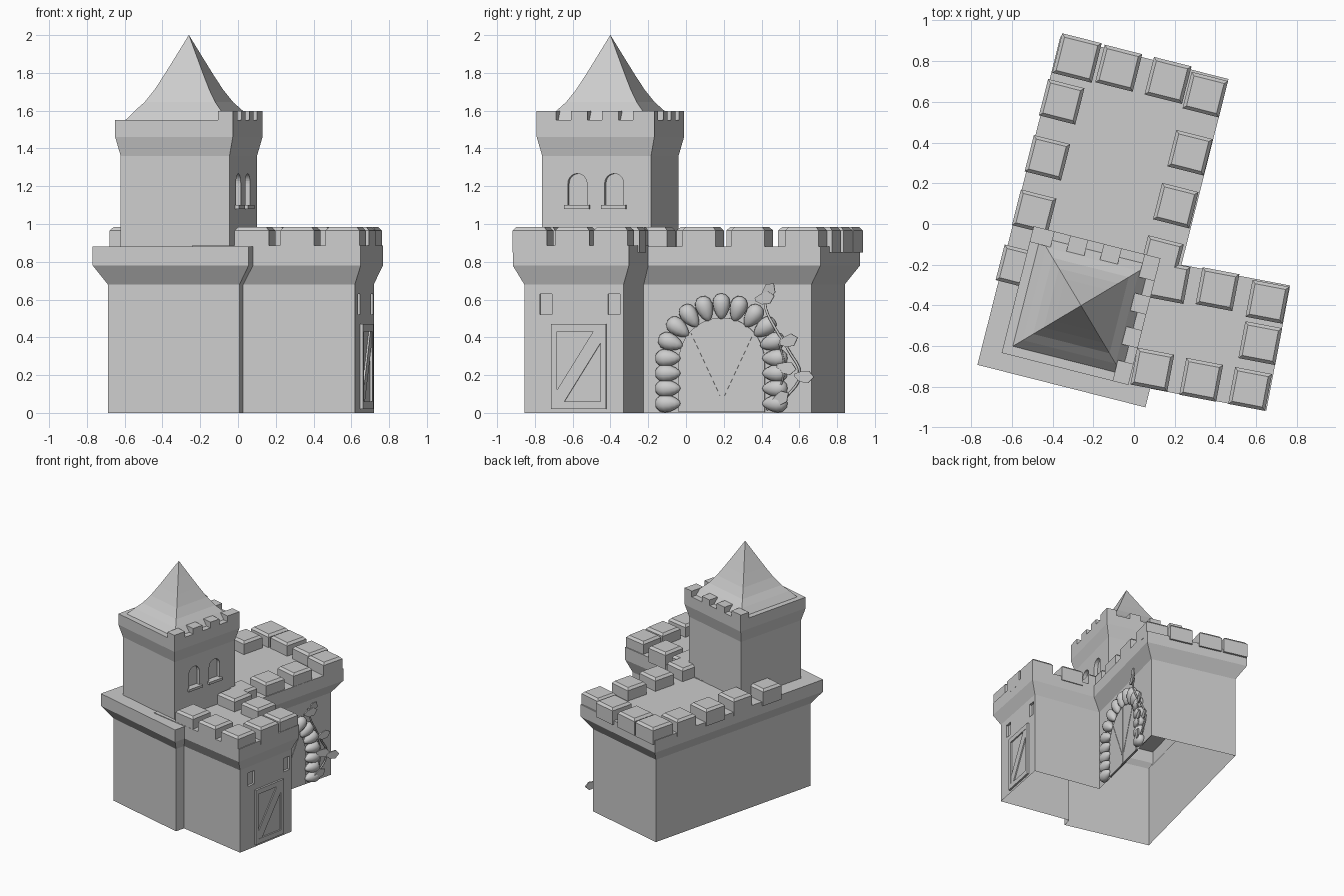
import bpy, bmesh, math
from mathutils import Vector, Matrix

if "Cube" in bpy.data.objects:
    bpy.data.objects.remove(bpy.data.objects["Cube"])

MAIN, WING = math.radians(-14.2), math.radians(-10.8)   # plan rotation of the two blocks

GREY = bpy.data.materials.new("plain grey")
GREY.diffuse_color = (0.604, 0.604, 0.604, 1)
GREY.use_nodes = True
GREY.node_tree.nodes["Principled BSDF"].inputs["Base Color"].default_value = GREY.diffuse_color


def finish(bm, name, ang):
    bmesh.ops.recalc_face_normals(bm, faces=bm.faces)
    me = bpy.data.meshes.new(name)
    bm.to_mesh(me)
    bm.free()
    me.materials.append(GREY)
    ob = bpy.data.objects.new(name, me)
    bpy.context.collection.objects.link(ob)
    ob.rotation_euler.z = ang
    return ob


def loft(name, levels, ang):
    """Stack of rectangles (u0, u1, v0, v1, z) joined into a closed solid."""
    bm = bmesh.new()
    rings = [[bm.verts.new(p) for p in ((a, c, z), (b, c, z), (b, d, z), (a, d, z))]
             for a, b, c, d, z in levels]
    for r, s in zip(rings, rings[1:]):
        for i in range(4):
            j = (i + 1) % 4
            bm.faces.new((r[i], r[j], s[j], s[i]))
    bm.faces.new(rings[0])
    bm.faces.new(rings[-1])
    return finish(bm, name, ang)


def square(cu, cv, profile):
    return [(cu - h, cu + h, cv - h, cv + h, z) for h, z in profile]


def box(name, u0, u1, v0, v1, z0, z1, ang):
    return loft(name, [(u0, u1, v0, v1, z0), (u0, u1, v0, v1, z1)], ang)


def prism(name, pts, u0, u1, ang):
    """Outline in the (v, z) plane pushed out along u."""
    bm = bmesh.new()
    a = [bm.verts.new((u0, v, z)) for v, z in pts]
    b = [bm.verts.new((u1, v, z)) for v, z in pts]
    bm.faces.new(a)
    bm.faces.new(b)
    for i in range(len(pts)):
        j = (i + 1) % len(pts)
        bm.faces.new((a[i], a[j], b[j], b[i]))
    return finish(bm, name, ang)


def bar(name, p, q, w, u0, u1, ang):
    p, q = Vector(p), Vector(q)
    n = (q - p).normalized().orthogonal() * w / 2
    return prism(name, [p + n, q + n, q - n, p - n], u0, u1, ang)


def arch(cv, half, z0, spring, n=12):
    return [(cv - half, z0), (cv + half, z0)] + [
        (cv + half * math.cos(math.pi * i / n), spring + half * math.sin(math.pi * i / n))
        for i in range(n + 1)]


def combine(ob, other, op='DIFFERENCE'):
    md = ob.modifiers.new("combine", 'BOOLEAN')
    md.operation, md.solver, md.object = op, 'EXACT', other
    bpy.context.view_layer.update()
    bpy.context.view_layer.objects.active = ob
    bpy.ops.object.modifier_apply(modifier=md.name)
    bpy.data.objects.remove(other)


# Main hall and side wing, each flaring out into a parapet
B, P = (-.51, .209, -.793, .738), (-.576, .275, -.859, .804)
hall = loft("main_hall", [B + (0,), B + (.68,), P + (.78,), P + (.88,)], MAIN)
B, P = (-.1, .768, -.725, -.19), (-.1, .810, -.779, -.153)
wing = loft("side_wing", [B + (0,), B + (.68,), P + (.78,), P + (.885,)], WING)

# Small wing windows
F = .768
for i, q in enumerate((-.608, -.241)):
    combine(wing, box("cutter", F - .02, F + .05, q - .033, q + .033, .52, .63, WING))

# Join the blocks and leave the underside open
combine(hall, wing, 'UNION')
bm = bmesh.new()
bm.from_mesh(hall.data)
bmesh.ops.delete(bm, geom=[f for f in bm.faces if max(v.co.z for v in f.verts) < .001], context='FACES')
bm.to_mesh(hall.data)
bm.free()

# Merlons, centres in plan
main_merlons = [(-.28, .815, .1), (-.075, .765, .095), (.167, .705, .095), (.35, .635, .092),
                (.275, .35, .092), (.205, .09, .092), (.135, -.165, .09),
                (-.355, .60, .092), (-.425, .325, .092), (-.49, .06, .09), (-.57, -.21, .09)]
wing_merlons = [(.17, -.285, .092), (.41, -.32, .092), (.655, -.382, .092), (.62, -.585, .092),
                (.57, -.81, .092), (.33, -.765, .092), (.09, -.715, .092)]
for label, ang, spots in (("main", MAIN, main_merlons), ("wing", WING, wing_merlons)):
    for i, (x, y, h) in enumerate(spots):
        p = Matrix.Rotation(-ang, 2) @ Vector((x, y))
        loft(f"{label}_merlon_{i}", square(p.x, p.y, [(h, .85), (h, .965), (h - .016, .983)]), ang)

# Tower with recessed arched windows
TU, TV = -.154, -.452
tower = loft("tower", square(TU, TV, [(.297, .87), (.297, 1.36), (.321, 1.46), (.321, 1.55)]), MAIN)
for i, v in enumerate((-.557, -.356)):
    combine(tower, prism("cutter", arch(v, .052, 1.10, 1.215), .113, .2, MAIN))
    box(f"tower_sill_{i}", .12, .163, v - .068, v + .068, 1.08, 1.10, MAIN)

# Tower battlements on the right and back sides only
o = .321
for i, (a, b) in enumerate(((-o, -.215), (-.135, -.045), (.035, .125), (.205, o))):
    box(f"tower_merlon_right_{i}", TU + o - .08, TU + o, TV + a, TV + b, 1.54, 1.597, MAIN)
    if i < 3:
        box(f"tower_merlon_back_{i}", TU + a, TU + b, TV + o - .08, TV + o, 1.54, 1.597, MAIN)

# Concave spire
loft("spire", square(TU, TV, [(.278, 1.545), (.275, 1.552), (.235, 1.60), (.193, 1.645), (.15, 1.71),
                              (.107, 1.79), (.055, 1.892), (.0005, 2.0)]), MAIN)

# Wing door with frame and diagonal brace
q0, q1, t = -.577, -.282, .03
box("wing_door", F - .004, F + .004, q0, q1, .02, .47, WING)
for n, a in (("left", q0), ("right", q1 - t)):
    box(f"wing_door_stile_{n}", F, F + .016, a, a + t, .02, .47, WING)
for n, z in (("bottom", .02), ("top", .43)):
    box(f"wing_door_rail_{n}", F, F + .0155, q0 + t, q1 - t, z, z + .04, WING)
prism("wing_door_brace", [(q0 + t, .06), (q0 + t + .04, .06), (q1 - t, .37), (q1 - t, .43),
                          (q1 - t - .04, .43), (q0 + t, .12)], F, F + .013, WING)

# Gate: double door, centre seam and braces
G, GV, SP = .209, .249, .27
prism("gate_door", arch(GV, .235, .005, SP, 16), G - .01, G + .008, MAIN)
bar("gate_seam", (GV, .005), (GV, .50), .010, G, G + .012, MAIN)
for s, n in ((-1, "left"), (1, "right")):
    bar(f"gate_brace_{n}", (GV + s * .17, .42), (GV + s * .012, .09), .008, G, G + .011, MAIN)


# Rounded tapered arch stones
def stone(name, v, z, ang):
    bm = bmesh.new()
    bmesh.ops.create_uvsphere(bm, u_segments=10, v_segments=7, radius=1)
    for p in bm.verts:
        x, y, r = p.co
        k = 1 + .3 * r                       # wider at the outer end
        tang, rad = y * .046 * k, r * .069
        p.co = (G + .012 + x * .042 * k,
                v + rad * math.cos(ang) - tang * math.sin(ang),
                z + rad * math.sin(ang) + tang * math.cos(ang))
    ob = finish(bm, name, MAIN)
    for f in ob.data.polygons:
        f.use_smooth = True


R = .292
for i in range(11):
    a = math.pi * i / 10
    stone(f"arch_stone_{i}", GV + R * math.cos(a), SP + .02 + R * math.sin(a) * .94, a)
for i, z in enumerate((.05, .13, .21)):
    stone(f"jamb_stone_right_{i}", GV + R, z, 0)
    stone(f"jamb_stone_left_{i}", GV - R, z, math.pi)


# Climbing vine and leaves
def stem(name, pts, r):
    cu = bpy.data.curves.new(name, 'CURVE')
    cu.dimensions, cu.bevel_depth, cu.bevel_resolution = '3D', r, 1
    cu.resolution_u, cu.use_fill_caps = 4, True
    sp = cu.splines.new('BEZIER')
    sp.bezier_points.add(len(pts) - 1)
    for b, p in zip(sp.bezier_points, pts):
        b.co = p
        b.handle_left_type = b.handle_right_type = 'AUTO'
    cu.materials.append(GREY)
    ob = bpy.data.objects.new(name, cu)
    bpy.context.collection.objects.link(ob)
    ob.rotation_euler.z = MAIN


stem("vine_main", [(.225, .52, .015), (.23, .61, .09), (.23, .68, .20), (.235, .62, .33),
                   (.25, .55, .45), (.25, .50, .55), (.235, .49, .63)], .007)
stem("vine_branch", [(.23, .50, .015), (.25, .57, .12), (.25, .60, .24), (.25, .57, .38)], .005)
outline = ((0, -.008), (.035, -.032), (.08, -.036), (.112, 0), (.08, .03), (.035, .022), (0, .008))
for i, (v, z, deg) in enumerate(((.475, .60, 50), (.44, .60, 10), (.57, .37, 15), (.56, .25, -10),
                                 (.655, .20, -5), (.53, .05, 30))):
    c, s = math.cos(math.radians(deg)), math.sin(math.radians(deg))
    pts = [(v + a * c - b * s, z + a * s + b * c) for a, b in outline]
    leaf = prism(f"leaf_{i}", pts, .240, .250, MAIN)
    for p in leaf.data.vertices:             # leaves lean away from the wall
        p.co.x += .2 * math.hypot(p.co.y - v, p.co.z - z)
